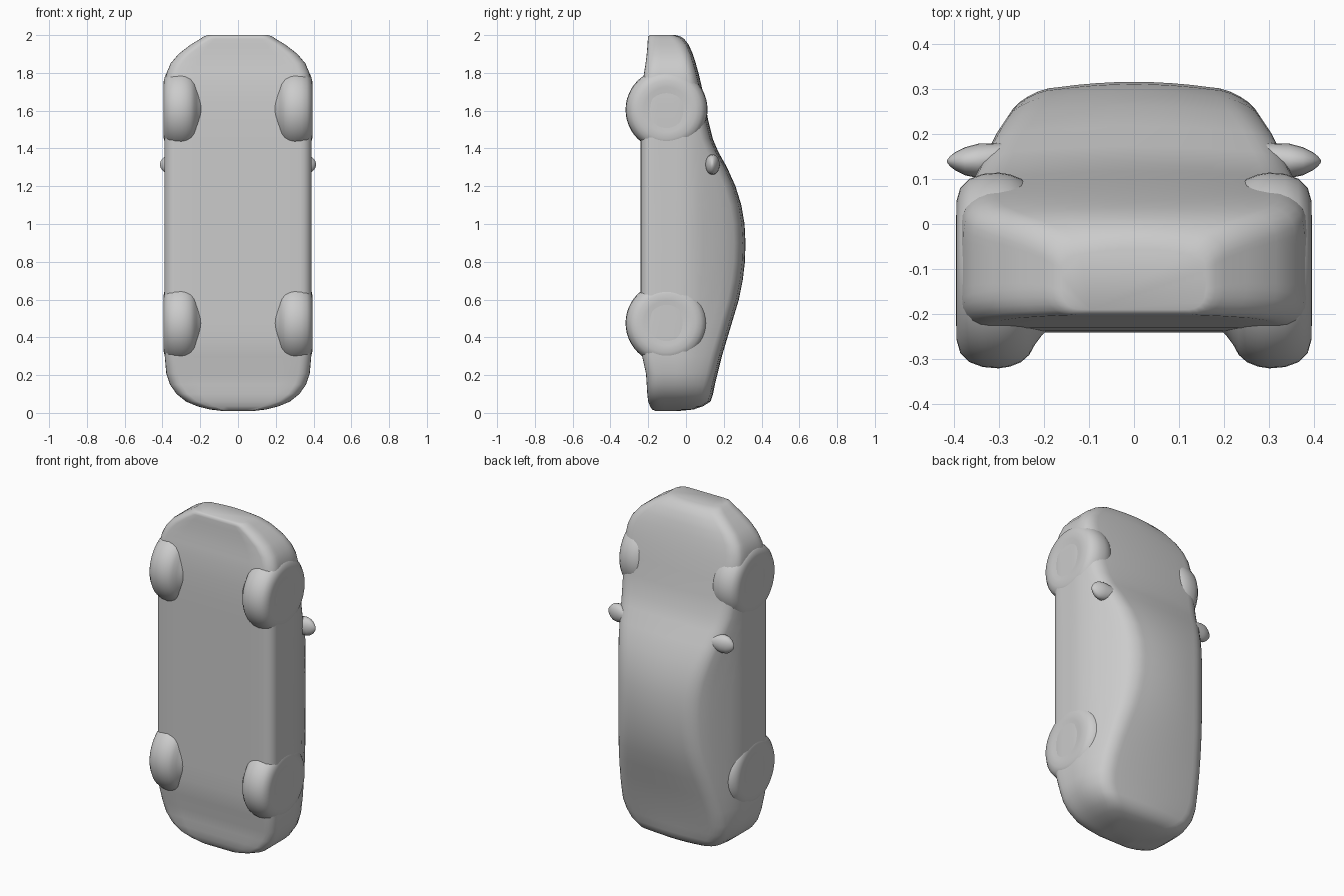
import bpy, bmesh, math

if "Cube" in bpy.data.objects:
    bpy.data.objects.remove(bpy.data.objects["Cube"])

paint = bpy.data.materials.new("light grey")
paint.diffuse_color = (0.6, 0.6, 0.6, 1)
paint.use_nodes = True
paint.node_tree.nodes["Principled BSDF"].inputs["Base Color"].default_value = paint.diffuse_color


def lerp_table(table, t):
    """Piecewise linear lookup in (t, value) pairs."""
    if t <= table[0][0]:
        return table[0][1]
    for (a, va), (b, vb) in zip(table, table[1:]):
        if t <= b:
            return va + (vb - va) * (t - a) / (b - a)
    return table[-1][1]


def finish(name, bm, angle=40):
    bmesh.ops.recalc_face_normals(bm, faces=bm.faces)
    mesh = bpy.data.meshes.new(name)
    bm.to_mesh(mesh)
    bm.free()
    mesh.materials.append(paint)
    ob = bpy.data.objects.new(name, mesh)
    bpy.context.collection.objects.link(ob)
    bpy.ops.object.select_all(action='DESELECT')
    bpy.context.view_layer.objects.active = ob
    ob.select_set(True)
    bpy.ops.object.shade_smooth_by_angle(angle=math.radians(angle))
    return ob


def loft(rings):
    """Skin a list of equal-length closed rings and cap both ends."""
    bm = bmesh.new()
    rows = [[bm.verts.new(p) for p in r] for r in rings]
    n = len(rows[0])
    for a, b in zip(rows, rows[1:]):
        for i in range(n):
            j = (i + 1) % n
            bm.faces.new((a[i], a[j], b[j], b[i]))
    bm.faces.new(rows[0])
    bm.faces.new(rows[-1])
    return bm


# Body stations along the car: z, underside y, top y, half width
STATIONS = [
    (0.01, -0.16, -0.04, 0.08), (0.018, -0.18, 0.04, 0.15),
    (0.035, -0.19, 0.09, 0.215), (0.06, -0.20, 0.13, 0.275),
    (0.10, -0.205, 0.143, 0.325), (0.15, -0.208, 0.153, 0.36),
    (0.21, -0.212, 0.168, 0.38), (0.30, -0.232, 0.19, 0.388),
    (0.40, -0.24, 0.22, 0.39), (0.50, -0.24, 0.25, 0.39),
    (0.60, -0.24, 0.28, 0.39), (0.70, -0.24, 0.30, 0.39),
    (0.80, -0.24, 0.312, 0.39), (0.90, -0.24, 0.315, 0.39),
    (1.00, -0.24, 0.31, 0.39), (1.10, -0.24, 0.293, 0.39),
    (1.20, -0.24, 0.262, 0.39), (1.30, -0.24, 0.217, 0.39),
    (1.38, -0.24, 0.172, 0.39), (1.45, -0.24, 0.142, 0.39),
    (1.55, -0.24, 0.117, 0.39), (1.65, -0.237, 0.10, 0.39),
    (1.75, -0.23, 0.078, 0.386), (1.80, -0.222, 0.066, 0.378),
    (1.85, -0.214, 0.052, 0.357), (1.90, -0.208, 0.036, 0.315),
    (1.95, -0.204, 0.014, 0.25), (1.98, -0.202, -0.01, 0.20),
    (1.993, -0.20, -0.03, 0.18), (2.0, -0.19, -0.055, 0.16),
]
# Side tumblehome: how far the flank leans in at each height above the floor
LEAN = [(-0.02, 0.0), (0.03, 0.008), (0.08, 0.026), (0.20, 0.085),
        (0.26, 0.125), (0.32, 0.175)]


def section(z, yb, yt, w):
    """Closed cross-section: rounded floor, leaning flanks, rounded roof."""
    def flank(y):
        return w - lerp_table(LEAN, y) * w / 0.39
    h = yt - yb
    rb, rt = min(0.06, h * 0.3), min(0.06, h * 0.3)
    half = [(w * k, yb) for k in (0, 0.3, 0.6)]
    for k in range(6):                       # lower corner
        a = math.radians(18 * k)
        half.append((w - rb + rb * math.sin(a), yb + rb - rb * math.cos(a)))
    y0, y1 = yb + rb, yt - rt
    half += [(flank(y0 + (y1 - y0) * k / 8), y0 + (y1 - y0) * k / 8) for k in range(1, 8)]
    crown = 0.012
    for k in range(6):                       # upper corner
        a = math.radians(18 * k)
        y = y1 + (rt - crown) * math.sin(a)
        half.append((flank(y) - rt * (1 - math.cos(a)), y))
    xe = half[-1][0]
    half += [(xe * k, yt - crown * k * k) for k in (0.75, 0.5, 0.25, 0)]
    ring = half + [(-x, y) for x, y in half[-2:0:-1]]
    return [(x, y, z) for x, y in ring]


finish("body", loft([section(*s) for s in STATIONS]), 50)

# Wheels: rounded tyres turned about the x axis
TYRE = [(0.185, 0.125), (0.205, 0.145), (0.22, 0.165), (0.232, 0.187),
        (0.25, 0.203), (0.275, 0.213), (0.30, 0.217), (0.335, 0.214),
        (0.365, 0.203), (0.385, 0.183), (0.393, 0.155), (0.394, 0.12), (0.387, 0.08)]
for end, z in (("front", 1.605), ("rear", 0.475)):
    for side, s in (("right", 1), ("left", -1)):
        rings = [[(s * x, -0.103 + r * math.cos(k * math.tau / 48),
                   z + r * math.sin(k * math.tau / 48)) for k in range(48)]
                 for x, r in TYRE]
        finish(f"{end}_{side}_wheel", loft(rings), 60)

# Door mirrors: pods tapering to the outer tip
POD = [(0.28, 0.155, 0.025, 0.035), (0.31, 0.145, 0.034, 0.046),
       (0.345, 0.14, 0.038, 0.054), (0.375, 0.139, 0.031, 0.05),
       (0.395, 0.139, 0.021, 0.036), (0.408, 0.139, 0.011, 0.02),
       (0.414, 0.139, 0.003, 0.006)]
for side, s in (("right", 1), ("left", -1)):
    rings = [[(s * x, y + ry * math.cos(k * math.tau / 20),
               1.315 + rz * math.sin(k * math.tau / 20)) for k in range(20)]
             for x, y, ry, rz in POD]
    finish(f"{side}_mirror", loft(rings), 50)
